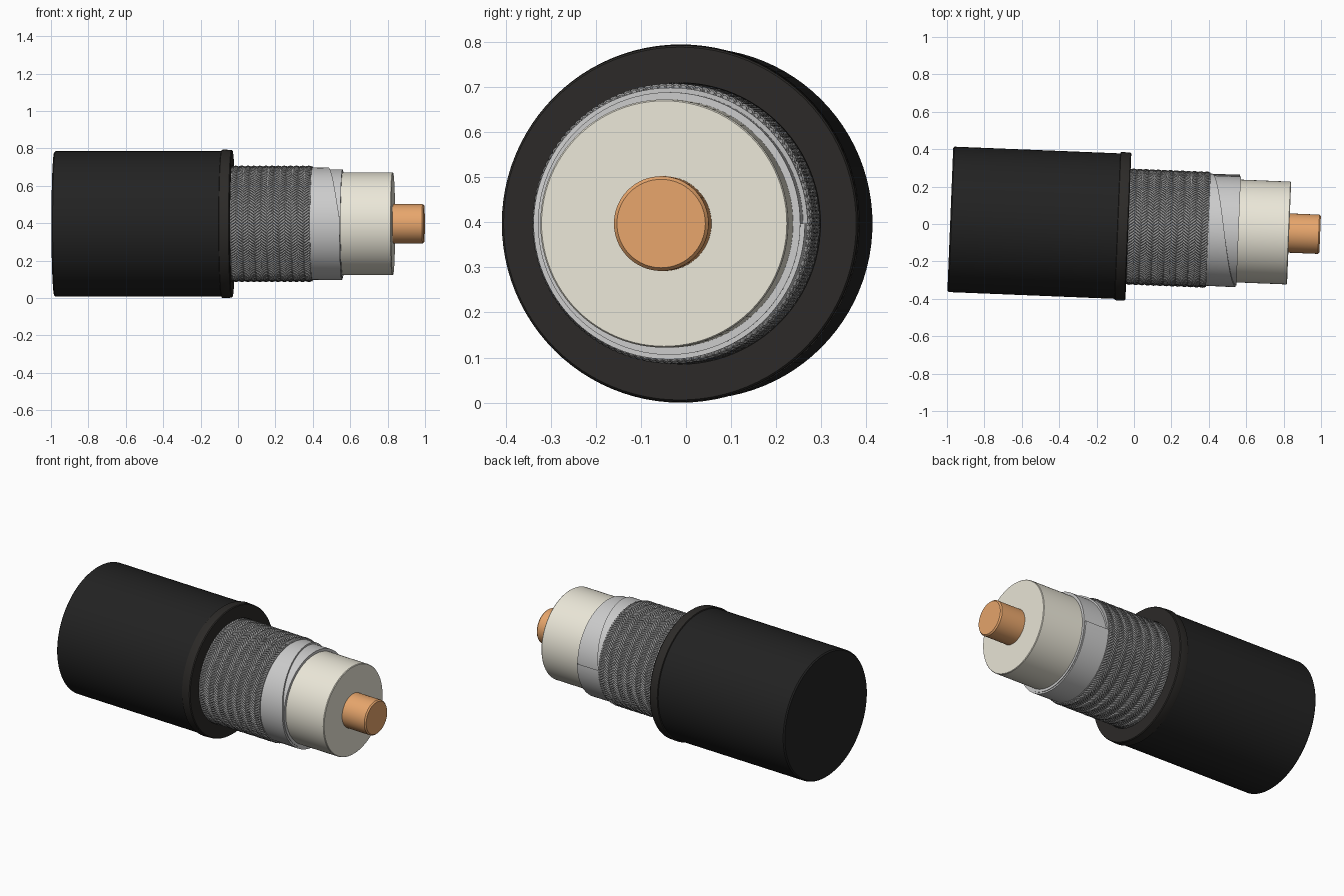
import bpy, math
from mathutils import Matrix

if "Cube" in bpy.data.objects:
    bpy.data.objects.remove(bpy.data.objects["Cube"])

# The cable axis is local +x, turned slightly and lifted onto the ground
PLACE = Matrix.Translation((0, -0.0148, 0.397)) @ Matrix.Rotation(-0.0405, 4, 'Z')
TAU = 2 * math.pi


def material(name, rgb):
    m = bpy.data.materials.new(name)
    m.diffuse_color = (*rgb, 1)
    m.use_nodes = True
    m.node_tree.nodes["Principled BSDF"].inputs["Base Color"].default_value = m.diffuse_color
    return m


BLACK = material("black rubber", (0.016, 0.016, 0.016))
DARK = material("jacket rim", (0.025, 0.023, 0.021))
STEEL = material("braid metal", (0.33, 0.33, 0.33))
SHADOW = material("braid shadow", (0.09, 0.09, 0.09))
FOIL = material("foil", (0.68, 0.70, 0.69))
CREAM = material("insulator", (0.83, 0.80, 0.69))
COPPER = material("copper", (0.80, 0.38, 0.15))


def make(name, verts, faces, mat, angle=30):
    me = bpy.data.meshes.new(name)
    me.from_pydata([PLACE @ Matrix.Translation(v).translation for v in verts], [], faces)
    me.materials.append(mat)
    me.update()
    ob = bpy.data.objects.new(name, me)
    bpy.context.collection.objects.link(ob)
    bpy.ops.object.select_all(action='DESELECT')
    ob.select_set(True)
    bpy.context.view_layer.objects.active = ob
    bpy.ops.object.shade_smooth_by_angle(angle=math.radians(angle))
    return ob


def lathe(name, profile, mat, n=96, caps=(True, True)):
    """Turn (axial, radius) points round the cable axis."""
    verts = [(t, r * math.cos(TAU * i / n), r * math.sin(TAU * i / n))
             for t, r in profile for i in range(n)]
    faces = [(j * n + i, j * n + n + i, j * n + n + (i + 1) % n, j * n + (i + 1) % n)
             for j in range(len(profile) - 1) for i in range(n)]
    faces = [f[::-1] for f in faces]
    faces = [f[::-1] for f in faces] if profile[0][0] > profile[-1][0] else faces
    if caps[0]:
        faces.append(tuple(range(n))[::-1])
    if caps[1]:
        faces.append(tuple(range((len(profile) - 1) * n, len(profile) * n)))
    return make(name, verts, faces, mat)


# Outer jacket and its slightly raised cut rim
lathe("outer_jacket", [(-0.983, 0.382), (-0.976, 0.389), (-0.04, 0.389)], BLACK)
lathe("jacket_rim", [(-0.09, 0.385), (-0.086, 0.395), (-0.08, 0.397), (-0.035, 0.395),
                     (-0.03, 0.391), (-0.03, 0.312), (-0.06, 0.308)], DARK)

# Core layers
lathe("insulator", [(-0.1, 0.275), (0.826, 0.275), (0.83, 0.272)], CREAM)
lathe("copper_conductor", [(0.75, 0.105), (0.988, 0.105), (0.996, 0.098)], COPPER, 64)
lathe("inner_foil", [(-0.08, 0.291), (0.56, 0.291), (0.56, 0.274)], FOIL, caps=(True, False))
lathe("braid_backing", [(-0.05, 0.3), (0.395, 0.3), (0.395, 0.29)], SHADOW, caps=(True, False))

# Overlapping foil tape whose front edge winds round as a helix
n = 128
verts, faces = [], []
for i in range(n + 1):
    a = TAU * i / n
    end = min(0.556, 0.405 + 0.155 * a / math.pi)
    for t, r in ((0.3, 0.299), (end, 0.301), (end, 0.289)):
        verts.append((t, r * math.cos(a), r * math.sin(a)))
    if i:
        p = 3 * (i - 1)
        faces += [(p, p + 3, p + 4, p + 1), (p + 1, p + 4, p + 5, p + 2)]
make("foil_tape", verts, faces, FOIL)

# Braided shield: two opposing sets of wire bundles woven over and under
CARRIERS, WIRES, TURNS, STEPS, SIDES = 40, 3, 0.17, 44, 5
START, END, RADIUS, LIFT, WIRE = -0.045, 0.398, 0.301, 0.0045, 0.0058
for s, label in ((1, "right"), (-1, "left")):
    verts, faces = [], []
    for k in range(CARRIERS):
        for w in range(WIRES):
            offset = (w - (WIRES - 1) / 2) * TAU / CARRIERS / WIRES
            base = len(verts)
            for j in range(STEPS + 1):
                u = j / STEPS
                mid = TAU * k / CARRIERS + s * TAU * TURNS * u
                r = RADIUS + s * LIFT * math.cos(CARRIERS * mid)
                for q in range(SIDES):
                    c = TAU * q / SIDES
                    a = mid + offset + WIRE * 1.2 * math.sin(c) / RADIUS
                    rr = r + WIRE * math.cos(c)
                    verts.append((START + (END - START) * u,
                                  rr * math.cos(a), rr * math.sin(a)))
            for j in range(STEPS):
                for q in range(SIDES):
                    p, p2 = base + j * SIDES + q, base + j * SIDES + (q + 1) % SIDES
                    faces.append((p, p + SIDES, p2 + SIDES, p2)[::-1])
            faces.append(tuple(range(base, base + SIDES)))
            last = base + STEPS * SIDES
            faces.append(tuple(range(last, last + SIDES))[::-1])
    make("braid_" + label, verts, faces, STEEL, 80)

# Make every surface face outward
for ob in bpy.context.collection.objects:
    bpy.ops.object.select_all(action='DESELECT')
    ob.select_set(True)
    bpy.context.view_layer.objects.active = ob
    bpy.ops.object.mode_set(mode='EDIT')
    bpy.ops.mesh.select_all(action='SELECT')
    bpy.ops.mesh.normals_make_consistent(inside=False)
    bpy.ops.object.mode_set(mode='OBJECT')
